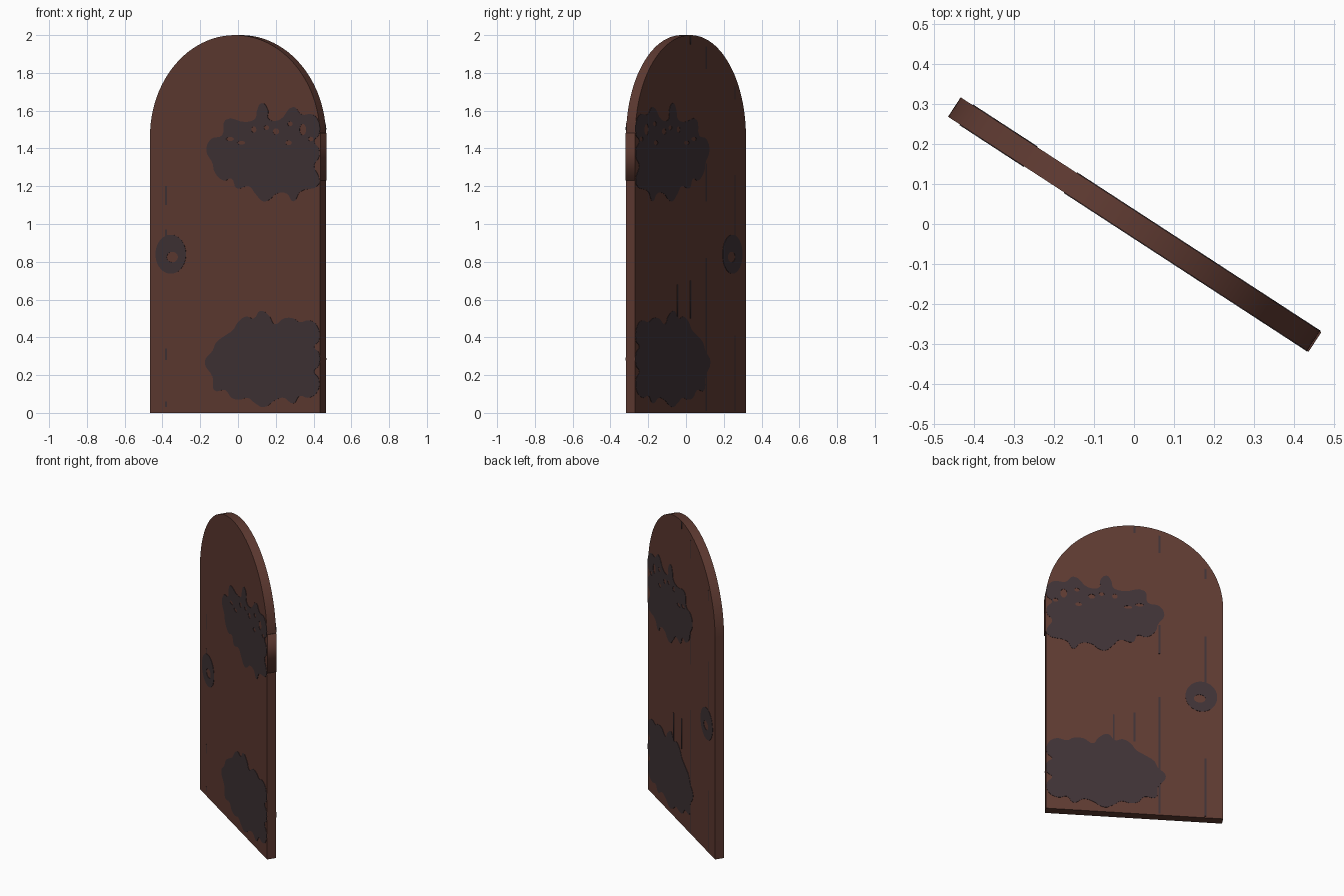
import bpy, math
from mathutils import Matrix

if "Cube" in bpy.data.objects:
    bpy.data.objects.remove(bpy.data.objects["Cube"])

HALF_W, HALF_T, TOP = 0.537, 0.029, 2.0
SWING = Matrix.Rotation(math.radians(-33.07), 4, 'Z')   # the door stands ajar
UPRIGHT = Matrix.Rotation(math.pi / 2, 4, 'X')          # drawn flat, then stood up


def material(name, rgb):
    m = bpy.data.materials.new(name)
    m.diffuse_color = (*rgb, 1)
    m.use_nodes = True
    m.node_tree.nodes["Principled BSDF"].inputs["Base Color"].default_value = m.diffuse_color
    return m


WOOD = material("brown wood", (0.112, 0.042, 0.031))
IRON = material("dark iron", (0.049, 0.032, 0.036))


def ellipse(u, z, ru, rz, n=16):
    return [(u + ru * math.cos(2 * math.pi * i / n),
             z + rz * math.sin(2 * math.pi * i / n)) for i in range(n)]


def rect(u, z0, z1, w):
    return [(u - w / 2, z0), (u + w / 2, z0), (u + w / 2, z1), (u - w / 2, z1)]


def slab(name, loops, depth, y, mat, smooth=False):
    """Fill flat outlines (inner ones become holes), thicken and place at local y."""
    cu = bpy.data.curves.new(name, 'CURVE')
    cu.dimensions, cu.fill_mode, cu.extrude = '2D', 'BOTH', depth / 2
    for pts in loops:
        s = cu.splines.new('BEZIER' if smooth else 'POLY')
        if smooth:
            s.resolution_u = 4
            s.bezier_points.add(len(pts) - 1)
            for p, (u, z) in zip(s.bezier_points, pts):
                p.co = (u, z, 0)
                p.handle_left_type = p.handle_right_type = 'AUTO'
        else:
            s.points.add(len(pts) - 1)
            for p, (u, z) in zip(s.points, pts):
                p.co = (u, z, 0, 1)
        s.use_cyclic_u = True
    tmp = bpy.data.objects.new(name + "_outline", cu)
    bpy.context.collection.objects.link(tmp)
    bpy.context.view_layer.update()
    dg = bpy.context.evaluated_depsgraph_get()
    me = bpy.data.meshes.new_from_object(tmp.evaluated_get(dg))
    bpy.data.objects.remove(tmp)
    me.transform(SWING @ Matrix.Translation((0, y, 0)) @ UPRIGHT)
    me.materials.clear()
    me.materials.append(mat)
    ob = bpy.data.objects.new(name, me)
    bpy.context.collection.objects.link(ob)
    return ob


# Round-topped door leaf
spring = TOP - HALF_W
arch = [(HALF_W * math.cos(math.pi * i / 48), spring + HALF_W * math.sin(math.pi * i / 48))
        for i in range(49)]
door = slab("door_leaf", [[(-HALF_W, 0), (HALF_W, 0)] + arch], 2 * HALF_T, 0, WOOD)
bpy.context.view_layer.objects.active = door
door.select_set(True)
bpy.ops.object.shade_smooth_by_angle(angle=math.radians(30))
door.select_set(False)

# Slight lip on the hinge edge
slab("hinge_edge_lip", [rect(HALF_W + 0.001, 1.23, spring + 0.02, 0.006)],
     2 * HALF_T, 0, WOOD)

# Scalloped hinge outlines, in centimetres on the door face
upper = [(-18, 139), (-15, 145), (-8, 147), (-6, 155), (7, 154), (13, 156), (14, 160),
         (17, 164), (21, 160), (21, 156), (28, 155), (37, 162), (42, 158), (49, 158),
         (53, 154), (53, 147), (50, 144), (53, 140), (53, 135), (50, 131), (53, 125),
         (53, 121), (41, 117), (37, 112), (33, 116), (26, 116), (22, 113), (18, 112),
         (13, 116), (9, 120), (1, 119), (-2, 124), (-7, 123), (-13, 128), (-14, 132)]
lower = [(-19, 27), (-14, 33), (-12, 37), (-6, 41), (-1, 44), (2, 48), (7, 51), (12, 50),
         (16, 54), (22, 51), (25, 47), (31, 50), (37, 50), (41, 48), (47, 49), (52, 46),
         (53, 38), (50, 35), (53, 32), (53, 25), (50, 22), (53, 18), (52, 11), (46, 8),
         (41, 9), (37, 5), (31, 8), (26, 7), (18, 3), (13, 5), (8, 8), (3, 7), (-2, 8),
         (-6, 12), (-13, 12), (-14, 19)]
holes = [(-3, 145, 2.5, 1), (4, 143, 2.5, 1), (12, 150, 1.6, 1.6), (20, 151, 1.6, 1.2),
         (26, 149, 2, 1.6), (34, 143, 2, 1.2), (43, 150, 2, 3), (48, 145, 1.6, 1.2),
         (35, 153, 1.6, 1.2)]


def metres(pts):
    return [(u / 100, z / 100) for u, z in pts]


upper_loops = [metres(upper)] + [metres(ellipse(*h, n=8)) for h in holes]
handle_loops = [ellipse(-0.405, 0.84, 0.096, 0.103), ellipse(-0.395, 0.825, 0.035, 0.028)]

# Same ironwork on both faces, plus the dark plank seams of each face
seams = {
    "front": [(-0.435, 1.10, 1.20), (-0.435, 0.93, 0.97), (-0.435, 0.28, 0.34),
              (-0.435, 0.03, 0.06)],
    "back": [(-0.15, 1.82, 1.94), (-0.15, 1.12, 1.32), (-0.15, 0.01, 0.82),
             (-0.43, 0.93, 1.26), (-0.43, 1.66, 1.73), (-0.43, 0.01, 0.41),
             (0.126, 0.50, 0.68), (0.0, 0.50, 0.70), (0.0, 1.95, 1.995)],
}
for side, sign in (("front", -1), ("back", 1)):
    y = sign * (HALF_T + 0.0005)
    slab(side + "_upper_hinge", upper_loops, 0.003, y, IRON, True)
    slab(side + "_lower_hinge", [metres(lower)], 0.003, y, IRON, True)
    slab(side + "_handle_ring", handle_loops, 0.003, y, IRON, True)
    slab(side + "_plank_seams", [rect(u, a, b, 0.011) for u, a, b in seams[side]],
         0.002, y, IRON)
